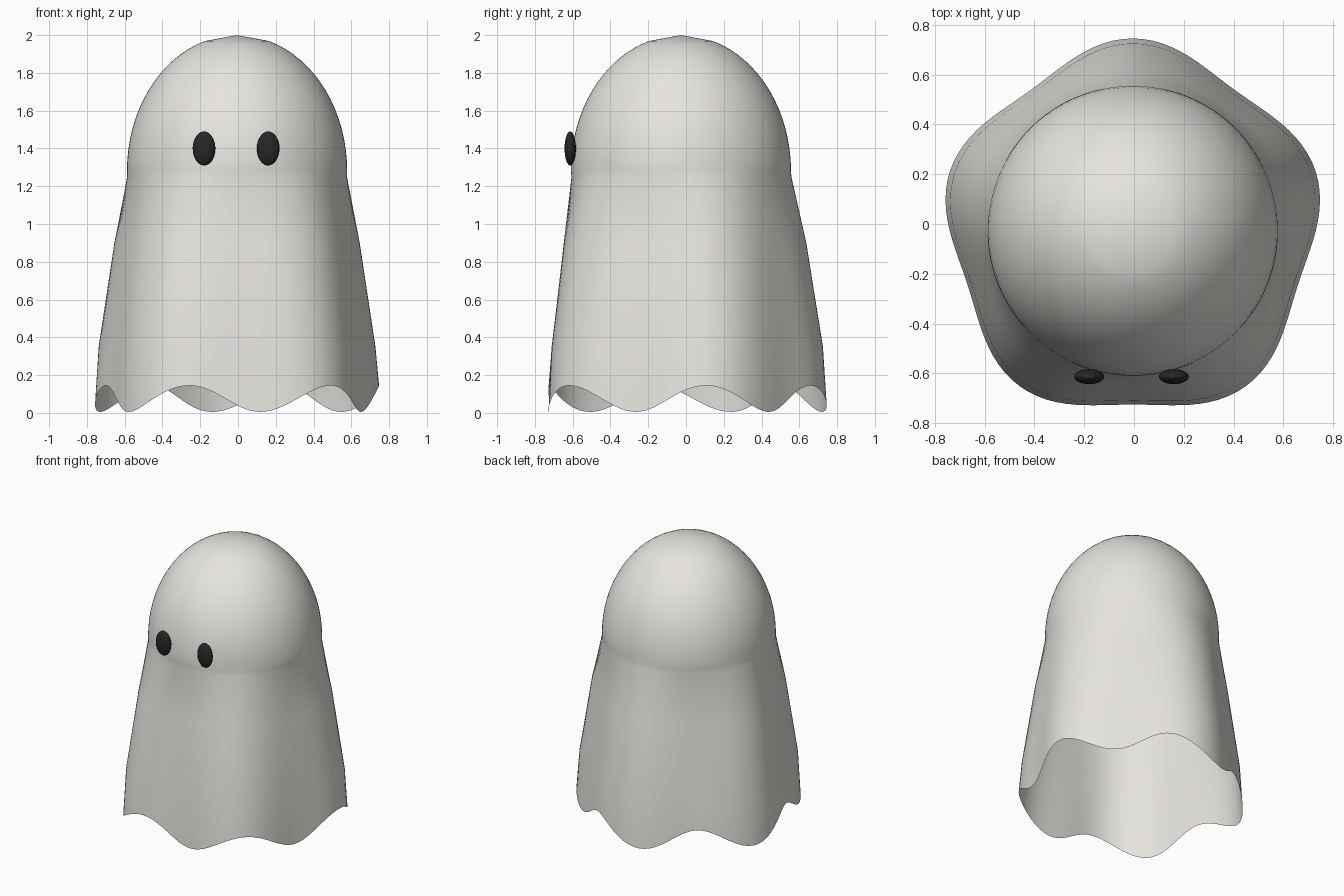
import bpy, bmesh
from math import sin, cos, pi, radians

cube = bpy.data.objects.get("Cube")
if cube:
    bpy.data.objects.remove(cube, do_unlink=True)


def material(name, rgb):
    mat = bpy.data.materials.new(name)
    mat.use_nodes = True
    mat.diffuse_color = (*rgb, 1)
    mat.node_tree.nodes["Principled BSDF"].inputs["Base Color"].default_value = (*rgb, 1)
    return mat


def finish(bm, name, mat):
    mesh = bpy.data.meshes.new(name)
    bm.to_mesh(mesh)
    bm.free()
    mesh.materials.append(mat)
    for face in mesh.polygons:
        face.use_smooth = True
    obj = bpy.data.objects.new(name, mesh)
    bpy.context.collection.objects.link(obj)
    return obj


sheet_white = material("sheet_white", (0.8, 0.78, 0.74))
eye_black = material("eye_black", (0.02, 0.02, 0.02))

SEGMENTS = 120
CENTRE_X, CENTRE_Y = -0.005, -0.027
DOME_R, DOME_Z, DOME_H = 0.583, 1.28, 0.72

# Profile from the crown down: (radius, height, fold depth, hem wave)
profile = []
for i in range(17):
    a = radians(17) + (pi / 2 - radians(17)) * i / 16
    profile.append((DOME_R * sin(a), DOME_Z + DOME_H * cos(a), 0, 0))
profile += [(0.582, 1.25, 0.003, 0), (0.642, 0.9, 0.022, 0),
            (0.717, 0.35, 0.035, 0), (0.735, 0.075, 0.037, 0.07)]

# Draped sheet: folded rings, open at the wavy hem
bm = bmesh.new()
rings = []
for radius, z, fold, wave in profile:
    ring = []
    for s in range(SEGMENTS):
        t = 2 * pi * s / SEGMENTS
        r = radius + fold * sin(5 * t)
        height = z + wave * cos(6 * (t - radians(10)))
        ring.append(bm.verts.new((CENTRE_X + r * cos(t), CENTRE_Y + r * sin(t), height)))
    rings.append(ring)
apex = bm.verts.new((CENTRE_X, CENTRE_Y, DOME_Z + DOME_H))
for s in range(SEGMENTS):
    n = (s + 1) % SEGMENTS
    bm.faces.new((apex, rings[0][s], rings[0][n]))
    for upper, lower in zip(rings, rings[1:]):
        bm.faces.new((upper[s], lower[s], lower[n], upper[n]))
finish(bm, "ghost_sheet", sheet_white)

# Oval eyes
for name, side in (("left_eye", 1), ("right_eye", -1)):
    bm = bmesh.new()
    bmesh.ops.create_uvsphere(bm, u_segments=32, v_segments=16, radius=1)
    bmesh.ops.scale(bm, vec=(0.06, 0.03, 0.09), verts=bm.verts)
    eye = finish(bm, name, eye_black)
    eye.location = (-0.01 + 0.17 * side, -0.613, 1.4)
